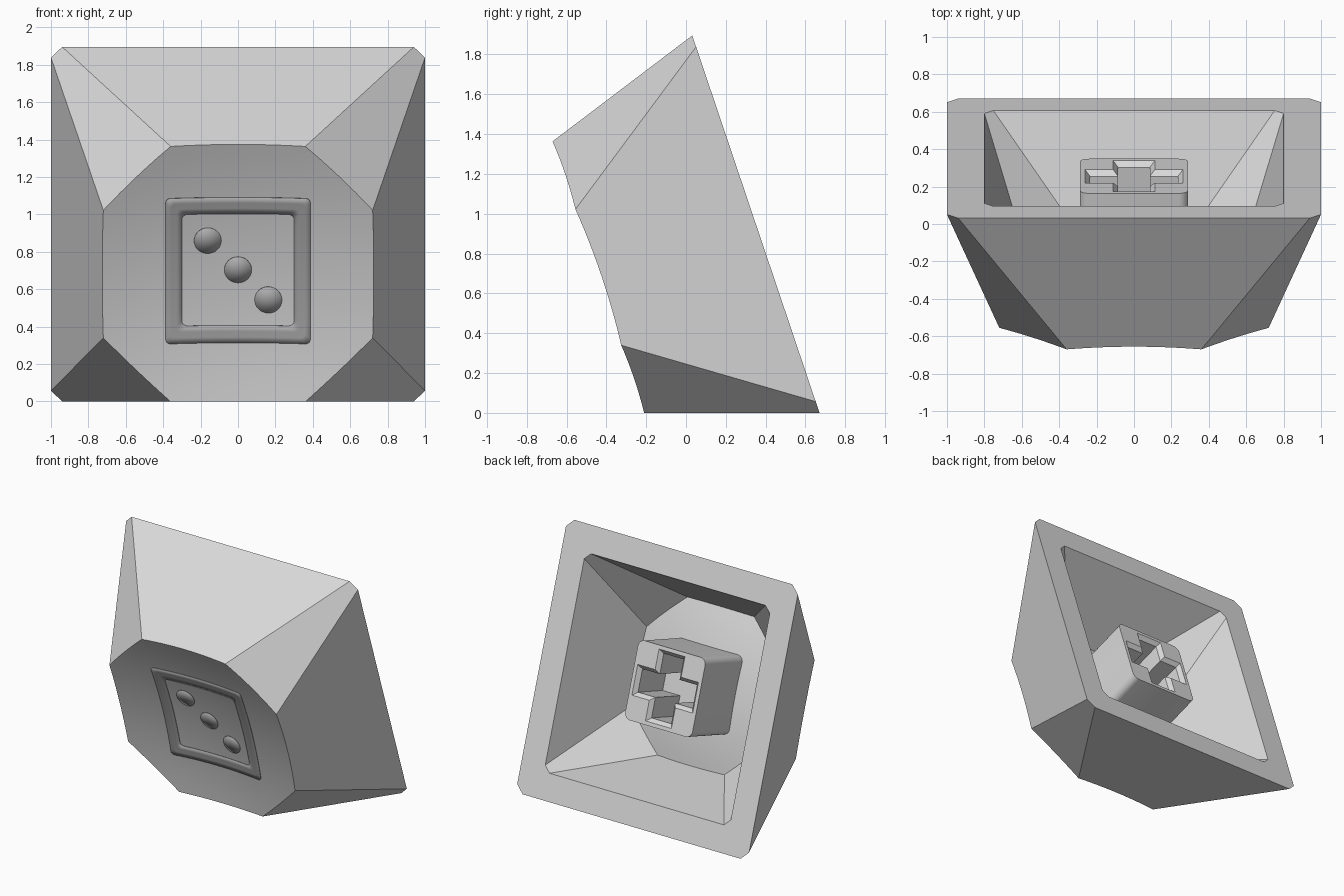
import bpy, bmesh, math
from mathutils import Vector, Matrix

if "Cube" in bpy.data.objects:
    bpy.data.objects.remove(bpy.data.objects["Cube"])

# The cap is modelled with its rim on the local XY plane and its dish at +Z, then tipped onto one wall
TILT = (Matrix.Translation((0, 0.351, 0.9476))
        @ Matrix.Rotation(math.radians(108.63), 4, 'X'))


def material(name, value):
    m = bpy.data.materials.new(name)
    m.diffuse_color = (value, value, value, 1)
    m.use_nodes = True
    m.node_tree.nodes["Principled BSDF"].inputs["Base Color"].default_value = m.diffuse_color
    return m


CAP = material("light_grey", 0.70)
MARK = material("dark_grey", 0.41)


def finish(bm, name, mat):
    bmesh.ops.recalc_face_normals(bm, faces=bm.faces)
    me = bpy.data.meshes.new(name)
    bm.to_mesh(me)
    bm.free()
    me.materials.append(mat)
    ob = bpy.data.objects.new(name, me)
    bpy.context.collection.objects.link(ob)
    ob.matrix_world = TILT
    return ob


def octagon(a, b):
    return [Vector(p) for p in ((a, -b), (a, b), (b, a), (-b, a),
                                (-a, b), (-a, -b), (-b, -a), (b, -a))]


def bridge(bm, a, b, smooth=False):
    n = len(a)
    for i in range(n):
        j = (i + 1) % n
        bm.faces.new((a[i], a[j], b[j], b[i])).smooth = smooth


def loop(bm, pts, z):
    return [bm.verts.new((p[0], p[1], z)) for p in pts]


SEG, RINGS = 12, 10
CURVE = 0.1423                      # dish height gained per squared radius


def shell(bm, scale, depth, curve):
    """Tapered eight-sided wall closed by a bowl-shaped dish; returns rim loop."""
    rim, top = octagon(scale, 0.94 * scale), octagon(0.72 * scale, 0.36 * scale)
    floor = depth - curve * top[0].length_squared
    rim_v = loop(bm, rim, 0)
    edge = []
    for i in range(8):
        j = (i + 1) % 8
        for s in range(SEG):
            r, t = rim[i].lerp(rim[j], s / SEG), top[i].lerp(top[j], s / SEG)
            w = 1.0
            for _ in range(20):     # where the wall meets the dish
                w = (floor + curve * r.lerp(t, w).length_squared) / depth
            edge.append(r.lerp(t, w))

    def ring(k):
        return [bm.verts.new((p.x * k, p.y * k, floor + curve * (p * k).length_squared))
                for p in edge]
    outer = ring(1)
    n = len(outer)
    for i in range(8):
        arc = [outer[(i * SEG + s) % n] for s in range(SEG + 1)]
        bm.faces.new([rim_v[i], rim_v[(i + 1) % 8]] + arc[::-1])
    for k in range(RINGS - 1, 0, -1):
        inner = ring(k / RINGS)
        bridge(bm, outer, inner, True)
        outer = inner
    centre = bm.verts.new((0, 0, floor))
    for i in range(n):
        bm.faces.new((outer[i], outer[(i + 1) % n], centre)).smooth = True
    return rim_v


# Hollow cap: outer shell, cavity and flat rim
bm = bmesh.new()
outer_rim = shell(bm, 1.0, 0.835, CURVE)
inner_rim = shell(bm, 0.8, 0.63, CURVE * 1.25)
bridge(bm, outer_rim, inner_rim)
finish(bm, "cap_shell", CAP)


def rounded_rect(hx, hy, r, arc=6, side=1):
    corners = []
    for k, (sx, sy) in enumerate(((1, 1), (-1, 1), (-1, -1), (1, -1))):
        for i in range(arc + 1):
            a = math.pi / 2 * (k + i / arc)
            corners.append(Vector((sx * (hx - r) + r * math.cos(a),
                                   sy * (hy - r) + r * math.sin(a))))
    pts = []
    for i, p in enumerate(corners):
        pts.append(p)
        if i % (arc + 1) == arc:    # subdivide the straight sides
            q = corners[(i + 1) % len(corners)]
            pts += [p.lerp(q, s / side) for s in range(1, side)]
    return pts


def cross(a, b):
    return [(a, -b), (a, b), (b, b), (b, a), (-b, a), (-b, b),
            (-a, b), (-a, -b), (-b, -b), (-b, -a), (b, -a), (b, -b)]


# Stem: rounded block with a chamfered cross-shaped socket
bm = bmesh.new()
block = rounded_rect(0.29, 0.29, 0.05)
end, base = loop(bm, block, 0.10), loop(bm, block, 0.60)
bridge(bm, end, base)
bm.faces.new(base)
mouth = loop(bm, cross(0.262, 0.112), 0.10)
throat = loop(bm, cross(0.235, 0.085), 0.13)
bottom = loop(bm, cross(0.235, 0.085), 0.45)
bridge(bm, mouth, throat)
bridge(bm, throat, bottom)
bm.faces.new(bottom)
rim_edges = []
for lp in (end, mouth):
    for i in range(len(lp)):
        rim_edges.append(bm.edges.get((lp[i], lp[(i + 1) % len(lp)])))
bmesh.ops.triangle_fill(bm, use_beauty=True, edges=rim_edges)
stem = finish(bm, "stem", CAP)
bpy.context.view_layer.objects.active = stem
stem.select_set(True)
bpy.ops.object.shade_smooth_by_angle(angle=math.radians(30))

# Painted marks: thin plates that follow the dish
FLOOR = 0.835 - CURVE * (0.72 ** 2 + 0.36 ** 2)


def on_dish(bm, pts):
    return [bm.verts.new((p.x, p.y, FLOOR + CURVE * p.length_squared + 0.002)) for p in pts]


def plate(bm, name):
    for f in bm.faces:
        f.smooth = True
    ob = finish(bm, name, MARK)
    mod = ob.modifiers.new("thickness", 'SOLIDIFY')
    mod.thickness, mod.offset = 0.004, 0


bm = bmesh.new()
big = rounded_rect(0.387, 0.41, 0.025, 4, 10)
small = rounded_rect(0.30, 0.315, 0.03, 4, 10)
loops = [on_dish(bm, [a.lerp(b, k / 3) for a, b in zip(big, small)]) for k in range(4)]
for a, b in zip(loops, loops[1:]):
    bridge(bm, a, b)
plate(bm, "square_frame")

for k in (-1, 0, 1):
    bm = bmesh.new()
    c = Vector((0.162 * k, -0.167 * k - 0.006))
    dot = [c + Vector((math.cos(a), math.sin(a))) * 0.073
           for a in (math.tau * i / 32 for i in range(32))]
    edge = on_dish(bm, dot)
    mid = on_dish(bm, [c])[0]
    for i in range(32):
        bm.faces.new((edge[i], edge[(i + 1) % 32], mid))
    plate(bm, "dot_%d" % (k + 2))
